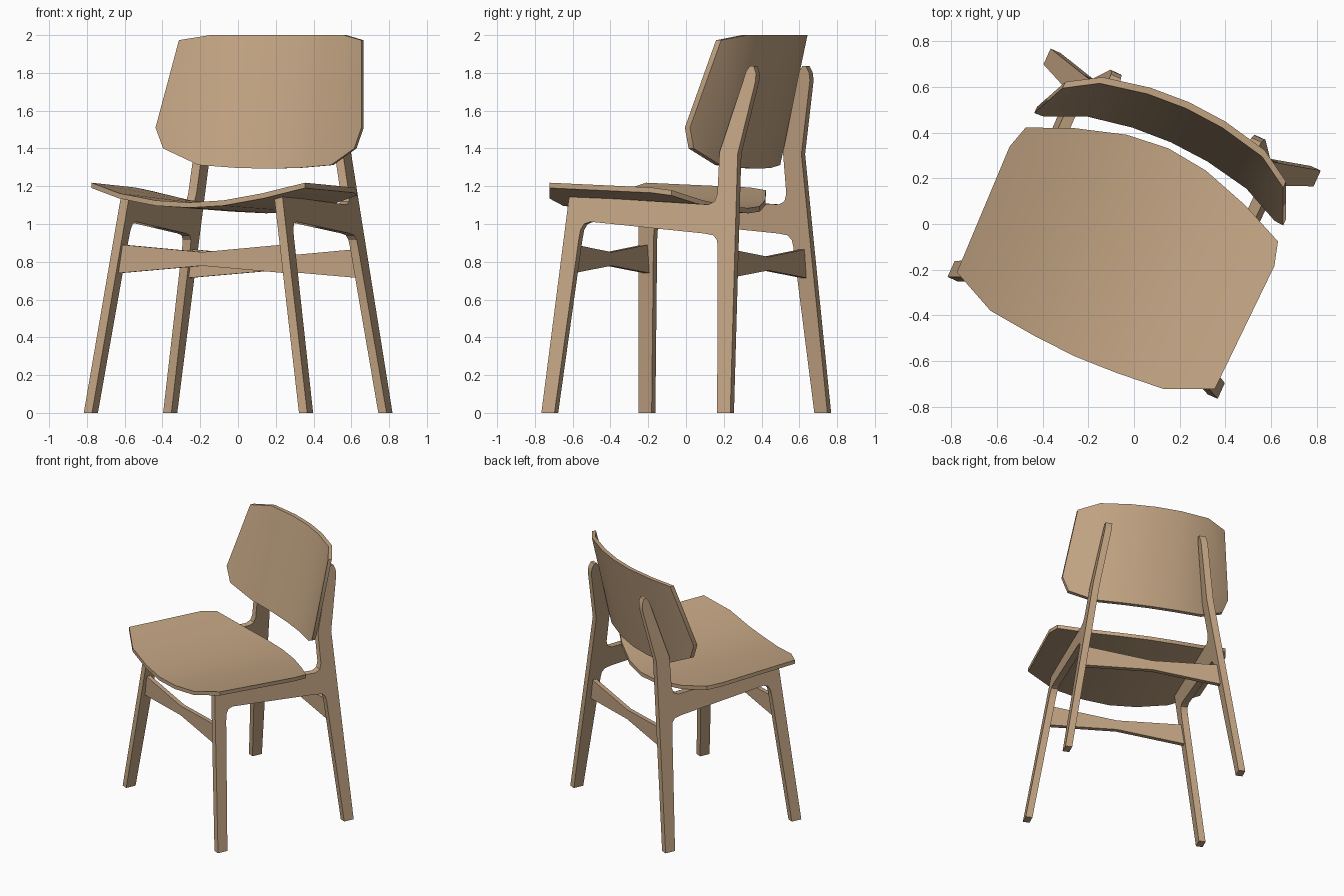
import bpy, bmesh, math
from mathutils import Matrix, Vector

if "Cube" in bpy.data.objects:
    bpy.data.objects.remove(bpy.data.objects["Cube"])

TURN = Matrix.Rotation(math.radians(-24.3), 4, 'Z')   # whole chair is turned on the floor
wood = bpy.data.materials.new("light wood")
wood.diffuse_color = (0.54, 0.37, 0.225, 1)
wood.use_nodes = True
wood.node_tree.nodes["Principled BSDF"].inputs["Base Color"].default_value = wood.diffuse_color


def finish(bm, name):
    bmesh.ops.recalc_face_normals(bm, faces=bm.faces)
    bm.transform(TURN)
    me = bpy.data.meshes.new(name)
    bm.to_mesh(me)
    bm.free()
    me.materials.append(wood)
    ob = bpy.data.objects.new(name, me)
    bpy.context.collection.objects.link(ob)
    bpy.ops.object.select_all(action='DESELECT')
    ob.select_set(True)
    bpy.context.view_layer.objects.active = ob
    bpy.ops.object.shade_smooth_by_angle(angle=math.radians(30))


def slab(name, outline, place_a, place_b):
    """Solid between two copies of a flat outline."""
    bm = bmesh.new()
    a = [bm.verts.new(place_a(*p)) for p in outline]
    b = [bm.verts.new(place_b(*p)) for p in outline]
    bm.faces.new(a)
    bm.faces.new(b)
    for i in range(len(a)):
        j = (i + 1) % len(a)
        bm.faces.new((a[i], a[j], b[j], b[i]))
    finish(bm, name)


def panel(name, half, surface, offset):
    """Curved board: half = columns of three (u, w) points from centre outwards, mirrored."""
    cols = [[(-u, w) for u, w in c] for c in half[:0:-1]] + half
    bm = bmesh.new()
    g = [[bm.verts.new(surface(*p)) for p in c] for c in cols]
    for c0, c1 in zip(g, g[1:]):
        for k in range(2):
            bm.faces.new((c0[k], c1[k], c1[k + 1], c0[k + 1]))
    ret = bmesh.ops.extrude_face_region(bm, geom=bm.faces[:] + bm.edges[:] + bm.verts[:],
                                        use_keep_orig=True)
    moved = [e for e in ret['geom'] if isinstance(e, bmesh.types.BMVert)]
    bmesh.ops.translate(bm, verts=moved, vec=Vector(offset))
    finish(bm, name)


# Side frames: legs, rail and back post in one leaning profile (depth, height)
frame = [(-.547, 0), (-.471, 0), (-.395, .92), (-.388, .97), (-.37, 1.0), (-.335, 1.012),
         (.33, .95), (.385, .94), (.408, .915), (.414, .88), (.474, 0), (.55, 0),
         (.51, 1.0), (.496, 1.37), (.573, 1.76), (.571, 1.80), (.556, 1.835), (.535, 1.837),
         (.515, 1.81), (.39, 1.38), (.393, 1.16), (.38, 1.12), (.345, 1.103), (-.467, 1.148)]


def lean(z):
    return .625 - .157 * z


for side, label in ((-1, "left"), (1, "right")):
    slab(label + "_side_frame", frame,
         lambda v, z: (side * (lean(z) + .024), v, z),
         lambda v, z: (side * (lean(z) - .024), v, z))

# Stretchers: bow-tie boards between the side frames
for label, v0, zc in (("front_stretcher", -.448, .815), ("rear_stretcher", .462, .79)):
    lo, hi = zc - .077, zc + .077
    tie = [(-lean(lo), lo), (0, zc - .036), (lean(lo), lo),
           (lean(hi), hi), (0, zc + .036), (-lean(hi), hi)]
    slab(label, tie, lambda u, z: (u, v0 - .016, z), lambda u, z: (u, v0 + .016, z))


# Seat: dished board
def seat_surface(u, v):
    t = (v + .6) / .95
    return (u, v, 1.113 - .028 * t + (.11 - .02 * t) * (u / .62) ** 2)


panel("seat", [[(0, -.635), (0, .085), (0, .364)],
               [(.195, -.626), (.195, .085), (.19, .343)],
               [(.416, -.605), (.425, .085), (.408, .276)],
               [(.62, -.512), (.636, .085), (.606, .19)]],
      seat_surface, (0, 0, -.028))


# Backrest: curved, tilted board
def back_surface(u, z):
    drop = .36 * u * u + max(0, abs(u) - .387) * .24
    return (u, .393 + .23 * (z - 1.295) - drop, z)


panel("backrest", [[(0, 1.293), (0, 1.51), (0, 2.0)],
                   [(.18, 1.297), (.185, 1.51), (.18, 2.0)],
                   [(.385, 1.312), (.395, 1.51), (.39, 2.0)],
                   [(.555, 1.40), (.598, 1.51), (.53, 1.973)]],
      back_surface, (0, .03, 0))
